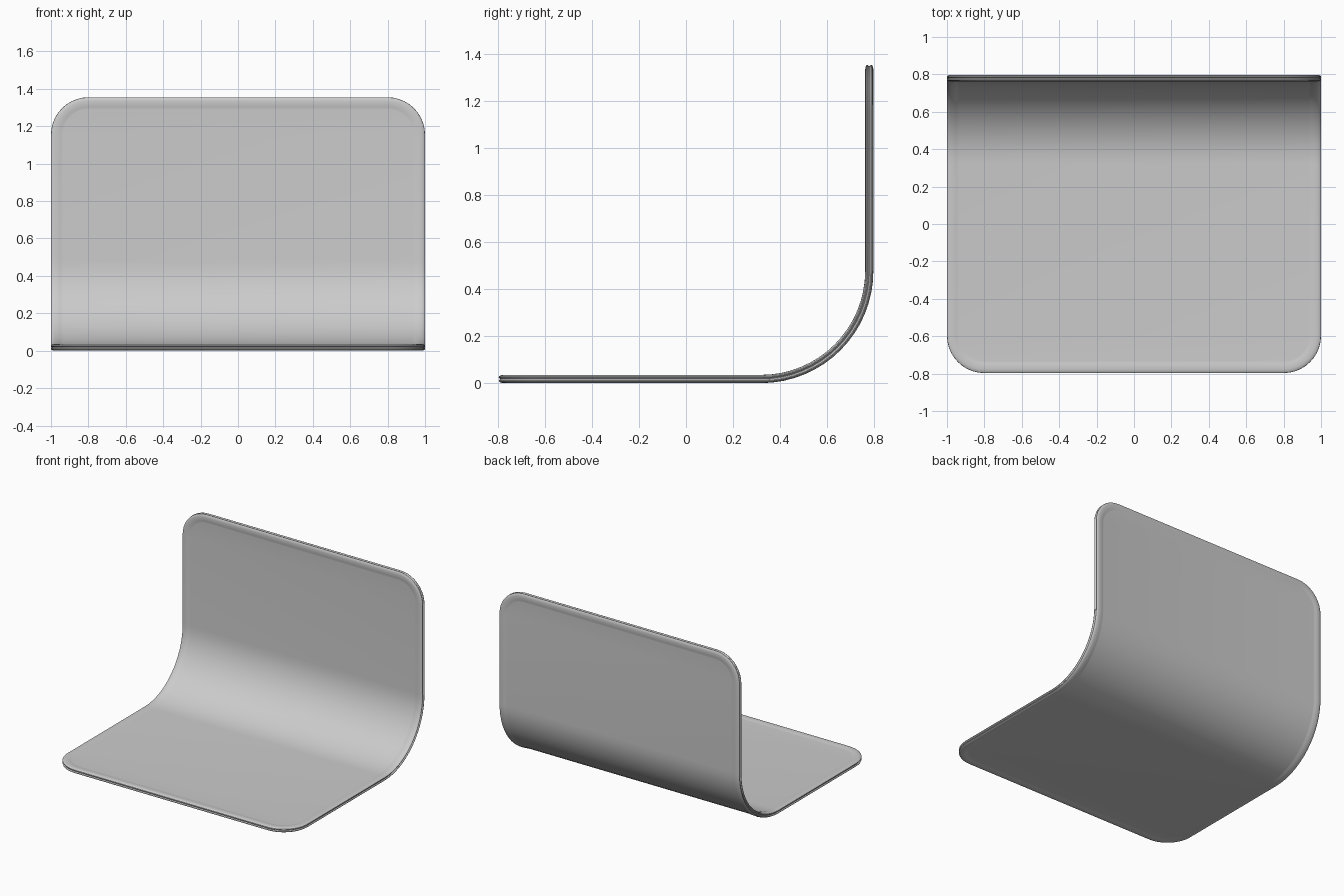
import bpy, bmesh, math

if "Cube" in bpy.data.objects:
    bpy.data.objects.remove(bpy.data.objects["Cube"])

FRONT, R = -0.797, 0.46          # front edge y, bend radius of mid surface
CY, CZ = 0.32, 0.478             # bend centre
L1 = CY - FRONT                  # flat base length
LA = R * math.pi / 2             # bend length
TOTAL = L1 + LA + (1.355 - CZ)   # unrolled length
CORNER, BEND, CSEG = 0.2, 16, 10


def bend(x, s, h):
    """Map an unrolled sheet point (x, s) with height h onto the L-shaped sheet."""
    if s <= L1:
        return (x, FRONT + s, CZ - R + h)
    if s <= L1 + LA:
        a = (s - L1) / R
        return (x, CY + (R - h) * math.sin(a), CZ - (R - h) * math.cos(a))
    return (x, CY + R - h, CZ + s - L1 - LA)


def half_outline(d):
    """Right half of the rounded sheet outline, inset by d, as (x, s)."""
    r = CORNER - d
    arc = [math.pi / 2 * i / CSEG for i in range(CSEG + 1)]
    x0 = 1 - CORNER
    pts = [(x0 + r * math.sin(a), CORNER - r * math.cos(a)) for a in arc]
    pts += [(1 - d, L1 + LA * i / BEND) for i in range(BEND + 1)]
    pts += [(x0 + r * math.cos(a), TOTAL - CORNER + r * math.sin(a)) for a in arc]
    return pts


# Edge section: (inset, height) from upper panel, over the rim, to lower panel
upper = [(0.064, 0.013), (0.056, 0.0135), (0.045, 0.0165), (0.02, 0.0175),
         (0.008, 0.0155), (0.001, 0.011), (0.0, 0.007), (0.006, 0.001)]
section = upper + [(d, -h) for d, h in reversed(upper)]

bm = bmesh.new()
rings = []
for d, h in section:
    half = half_outline(d)
    loop = half + [(-x, s) for x, s in reversed(half)]
    rings.append([bm.verts.new(bend(x, s, h)) for x, s in loop])

# Rim surface around the sheet
n = len(rings[0])
for a, b in zip(rings, rings[1:]):
    for i in range(n):
        j = (i + 1) % n
        bm.faces.new((a[i], a[j], b[j], b[i]))

# Upper and lower panel strips across the width
for ring in (rings[0], rings[-1]):
    for i in range(n // 2 - 1):
        bm.faces.new((ring[i], ring[i + 1], ring[n - 2 - i], ring[n - 1 - i]))

bmesh.ops.recalc_face_normals(bm, faces=bm.faces)
mesh = bpy.data.meshes.new("seat_shell")
bm.to_mesh(mesh)
bm.free()
shell = bpy.data.objects.new("seat_shell", mesh)
bpy.context.collection.objects.link(shell)
bpy.context.view_layer.objects.active = shell
shell.select_set(True)
bpy.ops.object.shade_smooth_by_angle(angle=math.radians(30))
